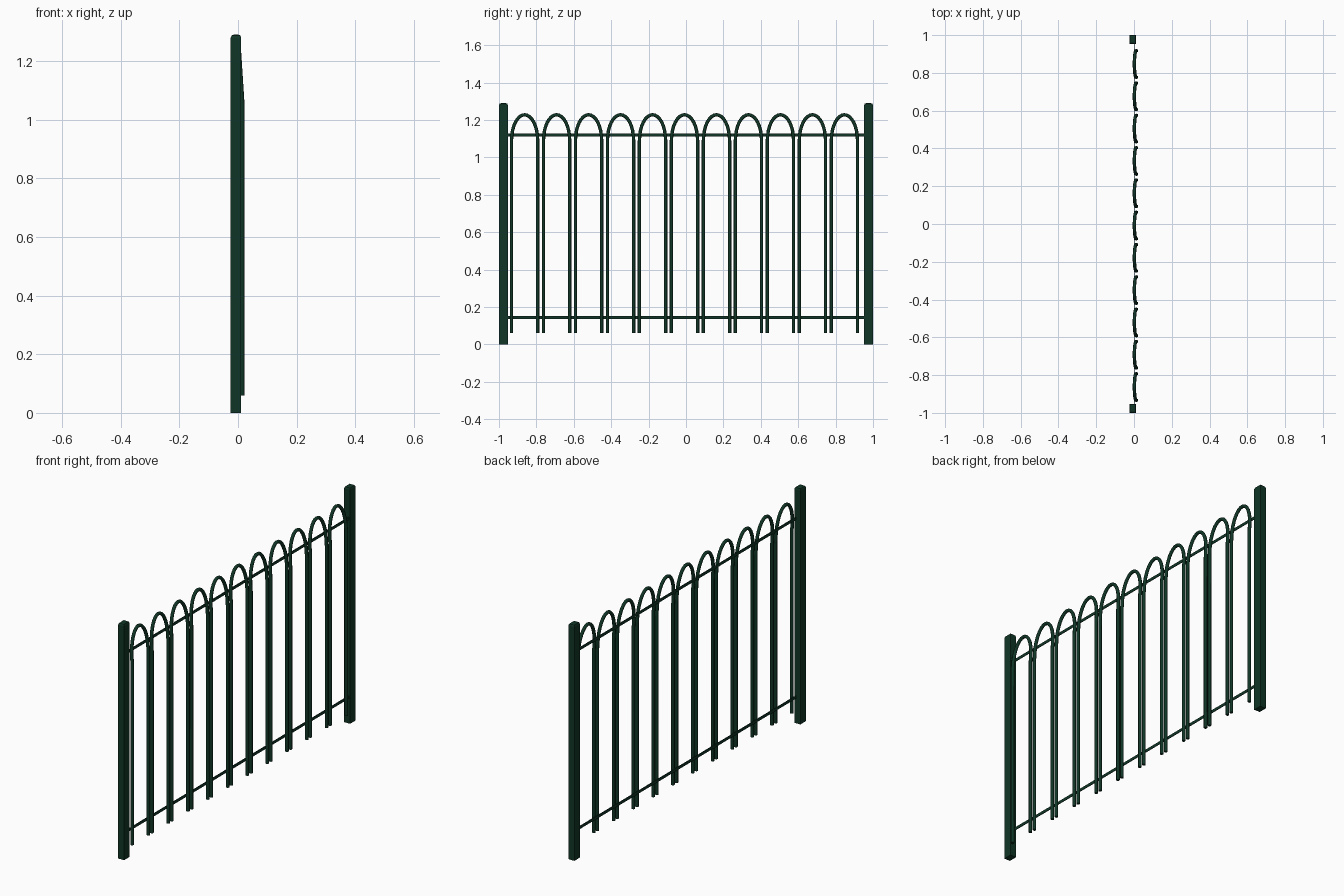
import bpy, bmesh, math

cube = bpy.data.objects.get("Cube")
if cube:
    bpy.data.objects.remove(cube, do_unlink=True)

green = bpy.data.materials.new("dark_green_paint")
green.use_nodes = True
colour = (0.005, 0.036, 0.019, 1)
green.diffuse_color = colour
green.node_tree.nodes["Principled BSDF"].inputs["Base Color"].default_value = colour


def box(name, centre, size, bevel_top=0.0):
    """Box with optionally chamfered top edges."""
    bm = bmesh.new()
    bmesh.ops.create_cube(bm, size=1)
    for v in bm.verts:
        v.co = [c + s * p for c, s, p in zip(centre, size, v.co)]
    if bevel_top:
        top = max(v.co.z for v in bm.verts)
        edges = [e for e in bm.edges if all(v.co.z > top - 1e-4 for v in e.verts)]
        bmesh.ops.bevel(bm, geom=edges, offset=bevel_top, segments=2,
                        profile=0.5, affect='EDGES')
    mesh = bpy.data.meshes.new(name)
    bm.to_mesh(mesh)
    bm.free()
    mesh.materials.append(green)
    obj = bpy.data.objects.new(name, mesh)
    bpy.context.collection.objects.link(obj)
    return obj


# End posts
POST_H = 1.29
for name, y in (("front_post", -0.976), ("back_post", 0.976)):
    box(name, (-0.007, y, POST_H / 2), (0.036, 0.048, POST_H), 0.011)

# Thin flat rails between the posts
for name, z in (("lower_rail", 0.143), ("upper_rail", 1.12)):
    box(name, (0.002, 0, z), (0.003, 1.91, 0.016))

# Hoop path: straight legs, then an arch that leans back towards its crown
HALF, FOOT, SPRING, KINK, CROWN = 0.07, 0.06, 1.09, 1.05, 1.228
RADIUS, LEG_X, CROWN_X = 0.009, 0.0135, 0.002


def lean(z):
    t = max(0, (z - KINK) / (CROWN - KINK))
    return LEG_X + (CROWN_X - LEG_X) * t


path = [(-HALF, FOOT), (-HALF, KINK)]
STEPS = 16
for i in range(STEPS + 1):
    a = math.pi * i / STEPS
    path.append((-HALF * math.cos(a), SPRING + (CROWN - SPRING) * math.sin(a)))
path += [(HALF, KINK), (HALF, FOOT)]

curve = bpy.data.curves.new("hoop_path", 'CURVE')
curve.dimensions = '3D'
curve.bevel_depth = RADIUS
curve.bevel_resolution = 2
curve.use_fill_caps = True
spline = curve.splines.new('POLY')
spline.points.add(len(path) - 1)
for point, (y, z) in zip(spline.points, path):
    point.co = (lean(z), y, z, 1)
curve.materials.append(green)
hoop = bpy.data.objects.new("hoop_1", curve)
bpy.context.collection.objects.link(hoop)
bpy.ops.object.select_all(action='DESELECT')
hoop.select_set(True)
bpy.context.view_layer.objects.active = hoop
bpy.ops.object.convert(target='MESH')
hoop = bpy.context.view_layer.objects.active
bpy.ops.object.shade_smooth_by_angle(angle=math.radians(50))

# Row of hoops
COUNT, PITCH, START = 11, 0.171, -0.863
hoop.location.y = START
for i in range(1, COUNT):
    copy = hoop.copy()
    copy.name = f"hoop_{i + 1}"
    copy.location.y = START + PITCH * i
    bpy.context.collection.objects.link(copy)
